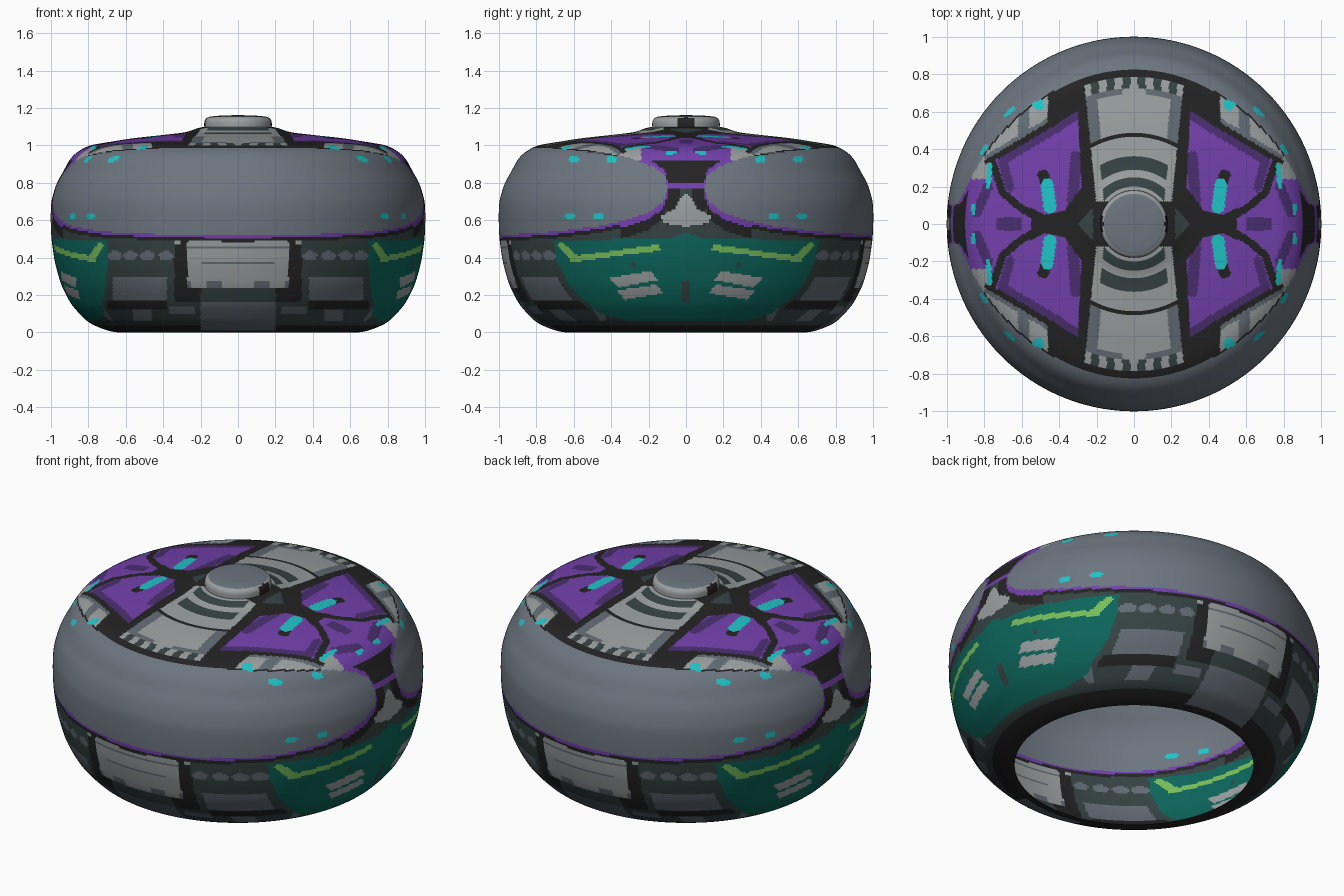
import bpy, bmesh, math
from mathutils import Vector

default = bpy.data.objects.get("Cube")
if default:
    bpy.data.objects.remove(default)

# ---------- flat colours ----------
PALETTE = {
    "visor_grey": "6c757f", "panel_grey": "626b74", "light_grey": "9a9f9f",
    "purple": "7340ac", "dark_purple": "4a2e70", "black": "232323",
    "slate": "364343", "teal": "0c665c", "lime": "78be5a", "cyan": "20c4c8",
}


def linear(byte):
    c = byte / 255
    return c / 12.92 if c < 0.04 else ((c + 0.055) / 1.055) ** 2.4


MATERIALS = []
for title, code in PALETTE.items():
    mat = bpy.data.materials.new(title)
    rgba = [linear(b) for b in bytes.fromhex(code)] + [1]
    mat.use_nodes = True
    mat.diffuse_color = rgba
    shader = mat.node_tree.nodes["Principled BSDF"]
    shader.inputs["Base Color"].default_value = rgba
    shader.inputs["Roughness"].default_value = 0.7
    MATERIALS.append(mat)
INDEX = {title: i for i, title in enumerate(PALETTE)}


# ---------- small helpers ----------
def interpolate(t, points):
    """Piecewise linear curve through (t, value) points."""
    if t <= points[0][0]:
        return points[0][1]
    for (t0, v0), (t1, v1) in zip(points, points[1:]):
        if t <= t1:
            return v0 + (v1 - v0) * (t - t0) / (t1 - t0)
    return points[-1][1]


def inside(u, v, outline):
    """True when (u, v) lies in the polygon."""
    hit = False
    for (u0, v0), (u1, v1) in zip(outline, outline[1:] + outline[:1]):
        if (v0 > v) != (v1 > v) and u < u0 + (v - v0) * (u1 - u0) / (v1 - v0):
            hit = not hit
    return hit


def near(u, v, path, width):
    """True when (u, v) is within width of the polyline."""
    for (u0, v0), (u1, v1) in zip(path, path[1:]):
        du, dv = u1 - u0, v1 - v0
        t = ((u - u0) * du + (v - v0) * dv) / (du * du + dv * dv)
        t = min(1, max(0, t))
        if math.hypot(u - u0 - t * du, v - v0 - t * dv) < width:
            return True
    return False


def box(u, v, left, right, low, high):
    return left < u < right and low < v < high


def lathe(name, profile, rings, steps, smoothing, rule):
    """Resample a profile, spin it about z and colour faces by a rule."""
    spots = [Vector((r, 0, z)) for r, z in profile]
    lengths = [0]
    for p, q in zip(spots, spots[1:]):
        lengths.append(lengths[-1] + (q - p).length)
    radius = [(s, p.x) for s, p in zip(lengths, spots)]
    height = [(s, p.z) for s, p in zip(lengths, spots)]
    samples = [lengths[-1] * i / rings for i in range(rings + 1)]
    line = [Vector((interpolate(s, radius), 0, interpolate(s, height))) for s in samples]
    for _ in range(smoothing):
        middle = [(a + b * 2 + c) / 4 for a, b, c in zip(line, line[1:], line[2:])]
        line = line[:1] + middle + line[-1:]
    bm = bmesh.new()
    verts = [bm.verts.new(p) for p in line]
    edges = [bm.edges.new(pair) for pair in zip(verts, verts[1:])]
    bmesh.ops.spin(bm, geom=verts + edges, cent=(0, 0, 0), axis=(0, 0, 1),
                   angle=math.tau, steps=steps, use_merge=False)
    bmesh.ops.remove_doubles(bm, verts=bm.verts[:], dist=0.0005)
    bm.normal_update()
    if max(bm.faces, key=lambda f: f.calc_center_median().z).normal.z < 0:
        bmesh.ops.reverse_faces(bm, faces=bm.faces[:])
    for face in bm.faces:
        c = face.calc_center_median()
        face.material_index = INDEX[rule(abs(c.x), abs(c.y), c.z)]
        face.smooth = True
    mesh = bpy.data.meshes.new(name)
    bm.to_mesh(mesh)
    bm.free()
    for mat in MATERIALS:
        mesh.materials.append(mat)
    obj = bpy.data.objects.new(name, mesh)
    bpy.context.collection.objects.link(obj)
    return obj


# ---------- painted regions, in mirrored coordinates ----------
VISOR_LOW = [(.1, .77), (.12, .70), (.2, .64), (.3, .605), (.45, .57), (.7, .54), (1, .52)]
VISOR_TOP = [(.1, .77), (.12, .84), (.2, .89), (.35, .935), (.6, .965), (.9, .985), (1, .985)]
TEAL = [(0, .535), (.1, .5), (.45, .495), (.71, .49), (.69, .38), (.62, .24), (.46, .1), (.33, .065), (0, .065)]
VENTS = [[(.41, .29), (.19, .33), (.15, .28), (.36, .24)],
         [(.37, .225), (.16, .255), (.12, .21), (.33, .175)]]
LIME_STRIP = [(.13, .44), (.15, .47), (.58, .41), (.66, .48), (.69, .47), (.61, .375)]
SIDE_CREST = [(0, .74), (.03, .72), (.06, .66), (.14, .62), (.12, .585), (0, .565)]
MAIN_PANEL = [(.3, .6), (.73, .345), (.685, .19), (.6, .115), (.48, .05), (.37, .07), (.28, .2)]
WING_SEAM = [(.5, .02), (.61, .09), (.7, .165), (.76, .34)]
VISOR_LAMPS = [(.62, .62), (.47, .62), (.4, .925), (.6, .925)]


def top_band(x, y, r, half):
    if r > .785:
        return "black"
    if r > .73:
        return "light_grey" if int(x * 24 + .5) % 2 == 0 else "slate"
    if r > .69:
        return "panel_grey" if x > .06 else "light_grey"
    if .47 < r < .485:
        return "black"
    if (.29 < r < .36 or .2 < r < .25) and x < half - .04:
        return "slate"
    return "panel_grey" if r > .485 and x > half - .06 and y < .66 else "light_grey"


def paint_top(x, y, z, r, gap):
    half = .19 + .1 * y
    if y > .12 and x < half:
        return top_band(x, y, r, half)
    if y > .12 and x < half + .04:
        return "black"
    # side cap between the visor ends
    if r > .9:
        return "purple" if gap < .025 else "black"
    if near(x, y, [(.78, .2), (.77, .31)], .013) or near(x, y, [(.86, .06), (.86, .1)], .01):
        return "cyan"
    # rim plates outside the purple panels
    line = y - .62 + (x - .29) * .6
    if line > 0 and x < .8:
        if math.hypot(x - .51, y - .64) < .032:
            return "cyan"
        if line < .025 or x < .46 or gap < .006:
            return "black"
        return "panel_grey" if .56 < x < .62 or line < .05 else "light_grey"
    if y > .24 and x > .765:
        return "light_grey"
    # main panels with lamp slots
    if near(x, y, [(.45, .09), (.465, .21)], .034):
        return "cyan"
    if near(x, y, [(.47, .22), (.485, .26)], .03):
        return "black"
    if inside(x, y, MAIN_PANEL):
        if line > -.06 or near(x, y, [(.33, .1), (.31, .36)], .03):
            return "dark_purple"
        return "dark_purple" if near(x, y, [(.72, .34), (.68, .2)], .04) else "purple"
    # centre star and wings
    if near(x, y, WING_SEAM, .02):
        return "black"
    if x < .55 and y < .3:
        return "slate" if inside(x, y, [(.22, .09), (.3, .0), (.22, -.1)]) else "black"
    if x > .55 and y < .35:
        if box(x, y, .6, .74, -1, .035) or near(x, y, [(.78, .2), (.84, .06)], .025):
            return "dark_purple"
        return "purple"
    return "black"


def paint_front(x, z):
    # central hatch and its side rails
    if x < .34 and .24 < z:
        if x > .27:
            return "light_grey" if z > .47 and x > .31 else "black"
        if z > .5 or .475 < z < .485:
            return "black"
        if .445 < z < .455 or .37 < z < .38 and x < .2:
            return "panel_grey"
        return "panel_grey" if z < .28 and int(x * 12) % 2 else "light_grey"
    # portholes and armour plates
    for centre in (.385, .485, .575, .66):
        if math.hypot((x - centre) / .038, (z - .41) / .026) < 1:
            return "panel_grey"
    if box(x, z, .38, .67, .17, .295) or box(x, z, -1, .2, .01, .165):
        return "panel_grey"
    if box(x, z, .23, .37, .095, .135) or box(x, z, .46, .56, .06, .12):
        return "panel_grey"
    if z < .035 or box(x, z, .38, .7, .125, .17) or box(x, z, .2, .34, .165, .24):
        return "black"
    return "slate"


def paint_side(y, z):
    if inside(y, z, LIME_STRIP):
        return "lime"
    if any(inside(y, z, slat) for slat in VENTS):
        return "light_grey"
    if box(y, z, -1, .025, .16, .28) or math.hypot(y - .28, z - .36) < .014:
        return "slate"
    return "teal"


def paint_body(x, y, z):
    r = math.hypot(x, y)
    s = y / r
    low, high = interpolate(s, VISOR_LOW), interpolate(s, VISOR_TOP)
    if z > high:
        return paint_top(x, y, z, r, z - high)
    if z > low:
        for lamp_y, lamp_z in VISOR_LAMPS:
            if math.hypot((y - lamp_y) / .028, (z - lamp_z) / .018) < 1:
                return "cyan"
        return "visor_grey"
    if x > .3 and inside(y, z, TEAL):
        return paint_side(y, z)
    # trim under the visor and the side crest
    if s < .3 and inside(y, z, SIDE_CREST):
        return "light_grey"
    if s < .1 and z > .57:
        return "slate" if s < .03 else "black"
    if z > low - (.035 if s < .35 else .015):
        return "purple"
    if z > low - (.09 if s < .35 else .035):
        return "black"
    if y > x * .7:
        return paint_front(x, z)
    if z < .035:
        return "black"
    return "panel_grey" if box(y, z, .43, .62, .06, .2) else "slate"


def paint_knob(x, y, z):
    return "black" if y < .045 and x > .165 else "visor_grey" if z > 1.15 else "light_grey"


# ---------- open-bottomed round shell ----------
SHELL = [(.645, 0), (.69, .005), (.8, .05), (.89, .145), (.945, .25), (.98, .375),
         (.998, .5), (1.002, .6), (1, .7), (.97, .8), (.93, .865), (.905, .92),
         (.87, .96), (.8, 1), (.57, 1.037), (.27, 1.07), (.2, 1.1), (.17, 1.1)]
lathe("round_shell", SHELL, 180, 560, 14, paint_body)

# ---------- crown knob ----------
KNOB = [(.18, 1.08), (.181, 1.135), (.165, 1.152), (.1, 1.159), (0, 1.162)]
lathe("crown_knob", KNOB, 24, 96, 2, paint_knob)
